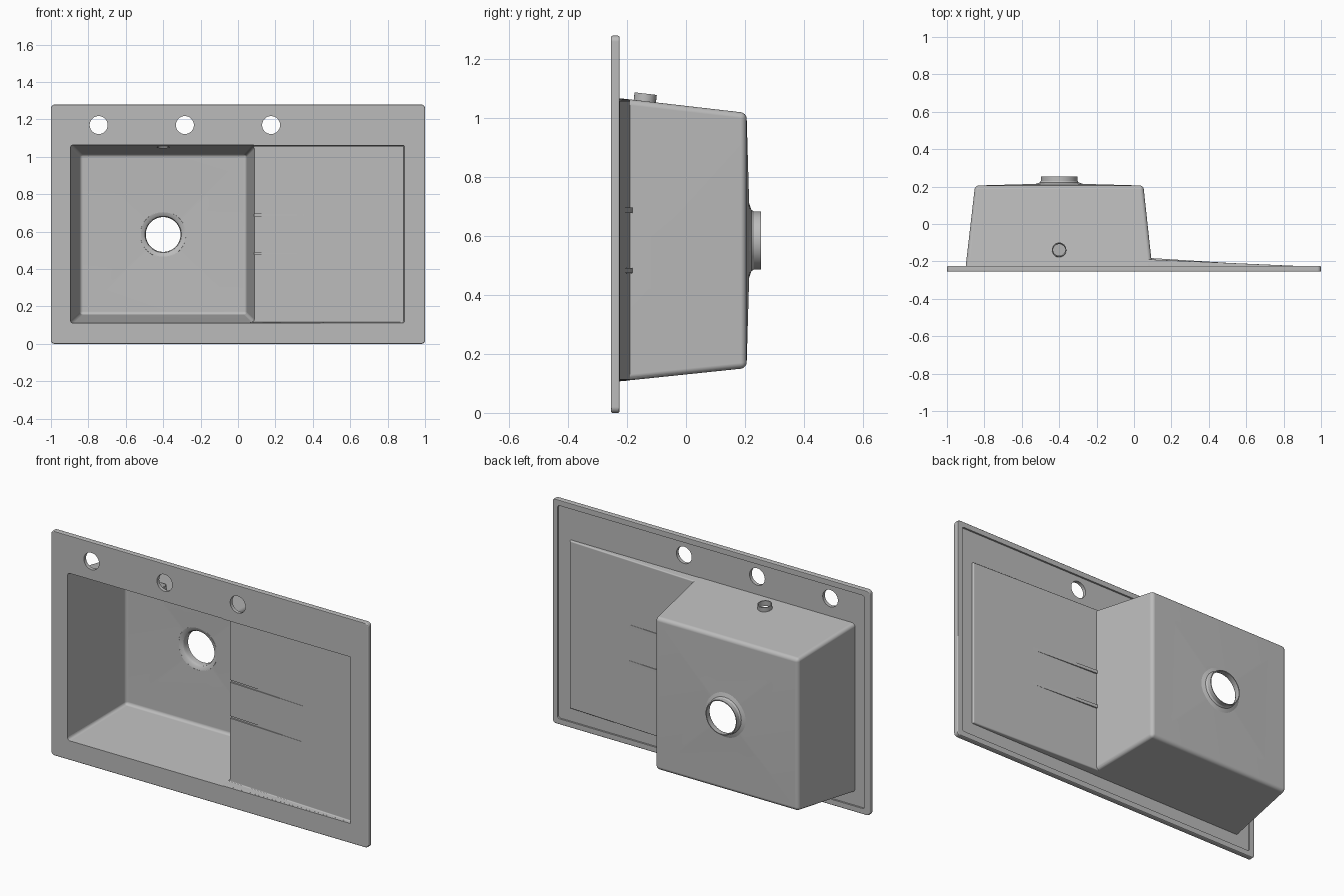
import bpy, bmesh
from math import radians
from mathutils import Matrix, Vector

cube = bpy.data.objects.get("Cube")
if cube:
    bpy.data.objects.remove(cube, do_unlink=True)

grey = bpy.data.materials.new("stone_grey")
grey.use_nodes = True
colour = (0.5, 0.5, 0.5, 1)
grey.diffuse_color = colour
grey.node_tree.nodes["Principled BSDF"].inputs["Base Color"].default_value = colour


def finish(bm, name):
    bmesh.ops.recalc_face_normals(bm, faces=bm.faces[:])
    mesh = bpy.data.meshes.new(name)
    bm.to_mesh(mesh)
    bm.free()
    mesh.materials.append(grey)
    obj = bpy.data.objects.new(name, mesh)
    bpy.context.collection.objects.link(obj)
    return obj


def tapered(name, front, y_front, back, y_left, y_right, radius=0, dish=0):
    """Block between two x0, x1, z0, z1 rectangles; its back may slope along x."""
    bm = bmesh.new()
    bmesh.ops.create_cube(bm, size=1)
    for v in bm.verts:
        rect = front if v.co.y < 0 else back
        deep = y_left if v.co.x < 0 else y_right
        v.co = (rect[v.co.x > 0], y_front if v.co.y < 0 else deep, rect[2 + (v.co.z > 0)])
    if radius:
        edges = [e for e in bm.edges if any(v.co.y > y_front + 1e-4 for v in e.verts)]
        bmesh.ops.bevel(bm, geom=edges, offset=radius, segments=4, profile=0.5,
                        affect='EDGES', clamp_overlap=True)
    if dish:
        bmesh.ops.recalc_face_normals(bm, faces=bm.faces[:])
        floor = max((f for f in bm.faces if f.normal.y > 0.9), key=lambda f: f.calc_area())
        bmesh.ops.poke(bm, faces=[floor], offset=dish)
    return finish(bm, name)


def placed(centre, tilt):
    return Matrix.Translation(centre) @ Matrix.Rotation(radians(tilt), 4, 'X')


def rod(name, radius, length, centre, tilt):
    bm = bmesh.new()
    bmesh.ops.create_cone(bm, cap_ends=True, segments=48, radius1=radius, radius2=radius,
                          depth=length, matrix=placed(centre, tilt))
    return finish(bm, name)


def lathe(name, profile, centre, tilt):
    """Turn a closed (radius, height) profile into a ring."""
    bm = bmesh.new()
    verts = [bm.verts.new((r, 0, h)) for r, h in profile]
    edges = [bm.edges.new((verts[i - 1], verts[i])) for i in range(len(verts))]
    bmesh.ops.spin(bm, geom=verts + edges, cent=(0, 0, 0), axis=(0, 0, 1),
                   angle=radians(360), steps=48)
    bmesh.ops.remove_doubles(bm, verts=bm.verts[:], dist=1e-4)
    bm.transform(placed(centre, tilt))
    return finish(bm, name)


def carve(obj, cutters):
    bpy.context.view_layer.objects.active = obj
    for cutter in cutters:
        mod = obj.modifiers.new("cut", 'BOOLEAN')
        mod.operation = 'DIFFERENCE'
        mod.solver = 'EXACT'
        mod.object = cutter
        bpy.ops.object.modifier_apply(modifier=mod.name)


def grow(rect, d):
    return (rect[0] - d, rect[1] + d, rect[2] - d, rect[3] + d)


# Rim plate with rounded corners and edges
rim_bm = bmesh.new()
bmesh.ops.create_cube(rim_bm, size=1, matrix=Matrix.Translation((0, -0.24, 0.64))
                      @ Matrix.Diagonal((2, 0.03, 1.28, 1)))


def runs_along_y(e):
    return abs(e.verts[0].co.y - e.verts[1].co.y) > 0.01


bmesh.ops.bevel(rim_bm, geom=[e for e in rim_bm.edges if runs_along_y(e)], offset=0.02,
                segments=5, profile=0.5, affect='EDGES')
bmesh.ops.bevel(rim_bm, geom=[e for e in rim_bm.edges if not runs_along_y(e)], offset=0.006,
                segments=3, profile=0.5, affect='EDGES')
rim = finish(rim_bm, "rim")

# Basin shell and its cavity
mouth = (-0.897, 0.094, 0.11, 1.065)
floor_rect = (-0.845, 0.045, 0.157, 1.013)
basin = tapered("basin", grow(mouth, 0.005), -0.245, grow(floor_rect, 0.005),
                0.206, 0.206, 0.02, 0.012)
cavity = tapered("basin_cutter", mouth, -0.26, floor_rect, 0.2, 0.2, 0.016, 0.012)

# Drainboard shell and its sloping recess
tray = (0.06, 0.89, 0.112, 1.062)
board = tapered("drainboard", (0.07, 0.896, 0.106, 1.068), -0.245,
                (0.07, 0.892, 0.110, 1.064), -0.189, -0.225, 0.006)
recess = tapered("drainboard_cutter", tray, -0.26, (0.06, 0.885, 0.116, 1.058),
                 -0.196, -0.235, 0.005)

# Two fading drain grooves, raised as ribs on the back
ribs, grooves = [], []
for i, z in enumerate((0.483, 0.688)):
    outer = (0.07, 0.70, z - 0.012, z + 0.012)
    inner = (0.06, 0.70, z - 0.008, z + 0.008)
    ribs.append(tapered(f"groove_rib_{i + 1}", outer, -0.235, grow(outer, -0.003),
                        -0.181, -0.220))
    grooves.append(tapered("groove_cutter", inner, -0.26, grow(inner, -0.002),
                           -0.187, -0.228))

# Drain outlet and overflow outlet
drain_at = Vector((-0.4, 0, 0.585))
drain = lathe("drain_outlet", [(0.122, 0.2085), (0.108, 0.212), (0.098, 0.219), (0.093, 0.23),
                               (0.093, 0.255), (0.098, 0.255), (0.098, 0.231),
                               (0.104, 0.222), (0.126, 0.2145)], drain_at, -90)
overflow_at = Vector((-0.4, -0.14, 1.0555))
overflow = lathe("overflow_outlet", [(0.033, 0), (0.038, 0), (0.038, 0.028), (0.033, 0.028)],
                 overflow_at, -6.6)
drain_bore = rod("drain_cutter", 0.119, 0.2, drain_at + Vector((0, 0.2, 0)), -90)
overflow_bore = rod("overflow_cutter", 0.033, 0.1, overflow_at, -6.6)

# Tap holes and the shallow step under the rim
tap_holes = [rod("tap_hole_cutter", 0.048, 0.2, (x, -0.24, 1.17), 90)
             for x in (-0.745, -0.284, 0.177)]
lip_rect = (-0.967, 0.967, 0.033, 1.247)
lip = tapered("lip_cutter", lip_rect, -0.235, lip_rect, -0.2, -0.2, 0.012)

# Cut every part with the shared cavities
carve(rim, [lip, cavity, recess] + tap_holes)
carve(basin, [cavity, recess, drain_bore, overflow_bore] + grooves)
carve(board, [cavity, recess] + grooves)
for rib in ribs:
    carve(rib, [cavity, recess] + grooves)
for cutter in [cavity, recess, drain_bore, overflow_bore, lip] + grooves + tap_holes:
    bpy.data.objects.remove(cutter, do_unlink=True)

# Smooth the rounded edges, keep the corners crisp
for obj in [rim, basin, board, drain, overflow] + ribs:
    bpy.ops.object.select_all(action='DESELECT')
    obj.select_set(True)
    bpy.context.view_layer.objects.active = obj
    bpy.ops.object.shade_smooth_by_angle(angle=radians(30))
    weighted = obj.modifiers.new("even_shading", 'WEIGHTED_NORMAL')
    weighted.keep_sharp = True
